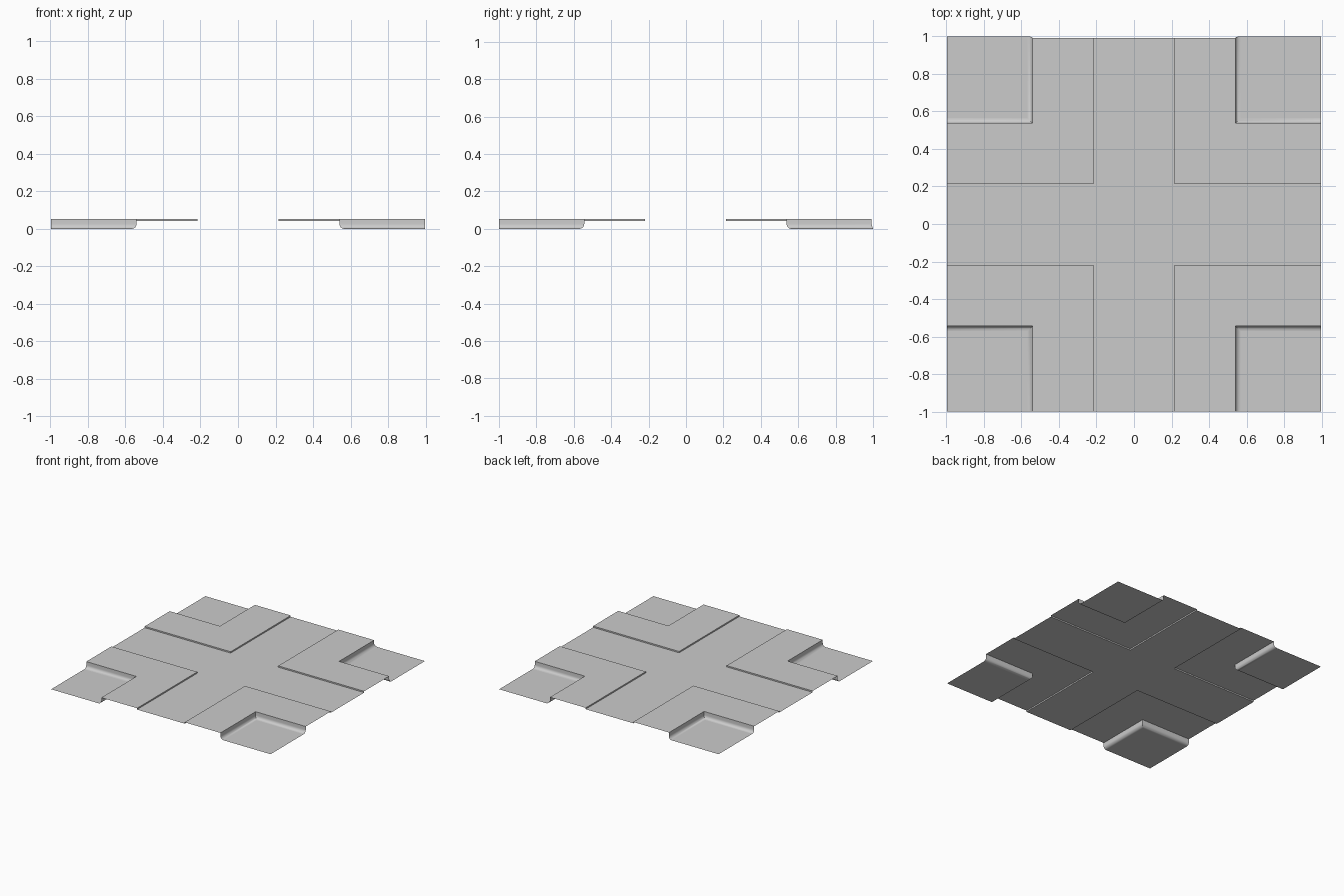
import bpy, bmesh, math

if "Cube" in bpy.data.objects:
    bpy.data.objects.remove(bpy.data.objects["Cube"])

X_END = 0.996                 # half width in x
Y_FRONT, Y_BACK = -1.0, 0.992  # paved extent in y
LAWN_BACK = 1.0               # sunken corners reach slightly further back
CY = -0.003                   # centre of the crossing in y
ROAD, WALK = 0.216, 0.541     # half widths of road and of road + pavement
Z_ROAD, Z_WALK = 0.042, 0.053
RAD = 0.026                   # fillet radius at the foot of the bank


def make(name, faces):
    """Mesh object from a list of polygons, welded and smoothed by angle."""
    bm = bmesh.new()
    for pts in faces:
        bm.faces.new([bm.verts.new(p) for p in pts])
    bmesh.ops.remove_doubles(bm, verts=bm.verts, dist=1e-5)
    me = bpy.data.meshes.new(name)
    bm.to_mesh(me)
    bm.free()
    ob = bpy.data.objects.new(name, me)
    bpy.context.collection.objects.link(ob)
    bpy.ops.object.select_all(action='DESELECT')
    ob.select_set(True)
    bpy.context.view_layer.objects.active = ob
    bpy.ops.object.shade_smooth_by_angle(angle=math.radians(35))
    return ob


def l_strip(profile, sx, sy):
    """Sweep (offset, z, y_end) profile along an L around one corner, mitred."""
    faces = []
    rows = [[(sx * o, ye, z), (sx * o, CY + sy * o, z), (sx * X_END, CY + sy * o, z)]
            for o, z, ye in profile]
    for a, b in zip(rows, rows[1:]):
        for i in range(2):
            quad = [a[i], b[i], b[i + 1], a[i + 1]]
            # keep the upper side facing up in every mirrored quadrant
            faces.append(quad if sx * sy < 0 else quad[::-1])
    if sx * sy < 0:
        return [f[::-1] for f in faces], rows[-1]
    return [f[::-1] for f in faces], rows[-1]


# Cross shaped road surface
xs = [-X_END, -ROAD, ROAD, X_END]
ys = [Y_FRONT, CY - ROAD, CY + ROAD, Y_BACK]
make("road", [[(xs[i], ys[j], Z_ROAD), (xs[i + 1], ys[j], Z_ROAD),
               (xs[i + 1], ys[j + 1], Z_ROAD), (xs[i], ys[j + 1], Z_ROAD)]
              for i in range(3) for j in range(3) if i == 1 or j == 1])

for sx, sy, tag in ((1, -1, "front_right"), (-1, -1, "front_left"),
                    (1, 1, "back_right"), (-1, 1, "back_left")):
    ye = Y_BACK if sy > 0 else Y_FRONT
    yl = LAWN_BACK if sy > 0 else Y_FRONT

    # Pavement with its kerb
    faces, _ = l_strip([(ROAD, Z_ROAD, ye), (ROAD, Z_WALK, ye), (WALK, Z_WALK, ye)], sx, sy)
    make("pavement_" + tag, faces)

    # Sunken corner: upright bank, fillet, flat floor
    prof = [(WALK, Z_WALK, ye)]
    for k in range(7):
        a = math.radians(15 * k)
        prof.append((WALK + RAD * (1 - math.cos(a)), RAD * (1 - math.sin(a)),
                     ye + (yl - ye) * math.sin(a)))
    faces, inner = l_strip(prof, sx, sy)
    floor = [inner[0], inner[1], inner[2], (sx * X_END, yl, 0)]
    faces.append(floor if sx * sy > 0 else floor[::-1])
    make("sunken_corner_" + tag, faces)
